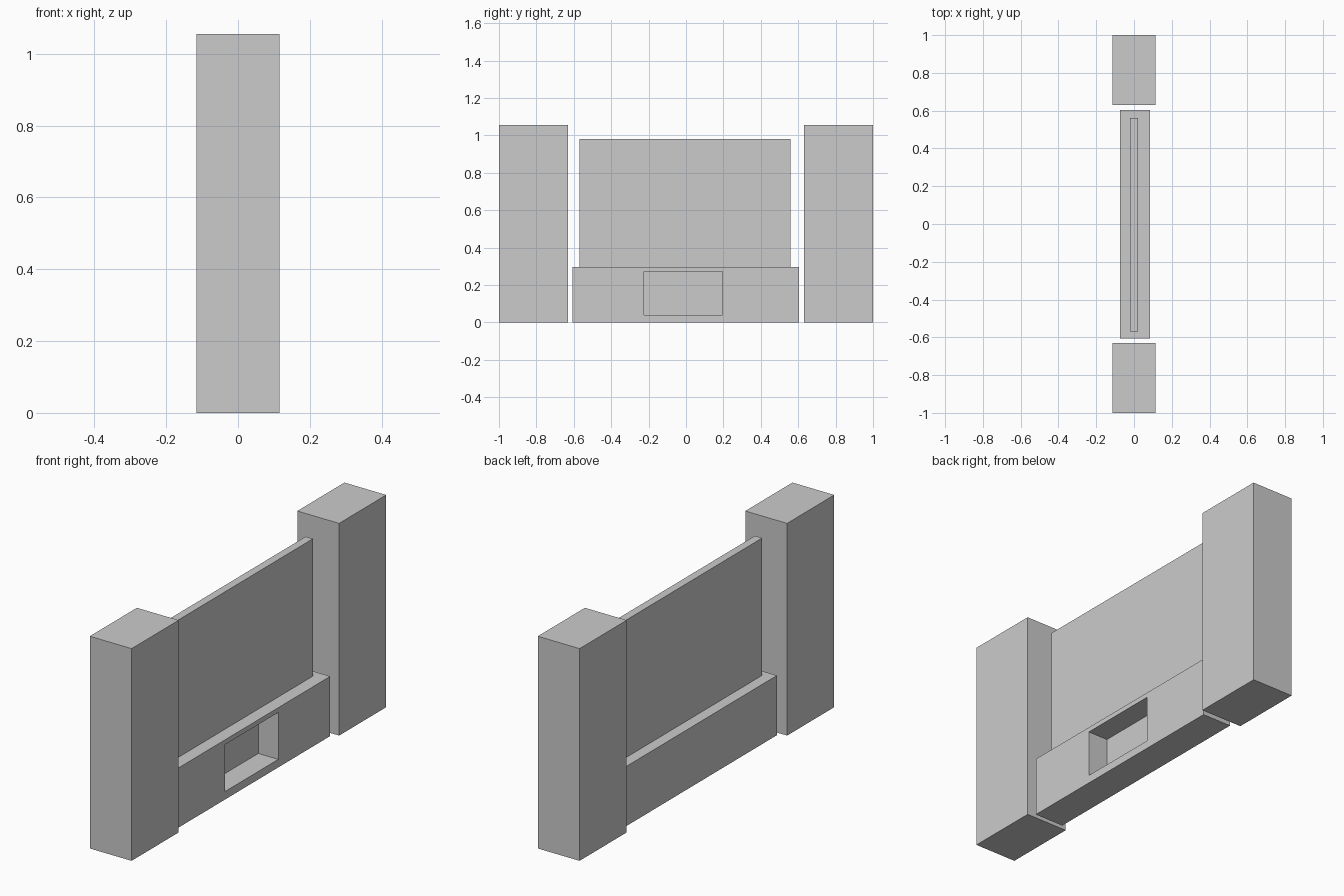
import bpy

default_cube = bpy.data.objects.get("Cube")
if default_cube:
    bpy.data.objects.remove(default_cube, do_unlink=True)

# One plain material
grey = bpy.data.materials.new("light_grey")
grey.use_nodes = True
colour = (0.6, 0.6, 0.6, 1.0)
grey.diffuse_color = colour
grey.node_tree.nodes["Principled BSDF"].inputs["Base Color"].default_value = colour


def box(name, x, y, z):
    """Box spanning the given (min, max) ranges."""
    spans = (x, y, z)
    bpy.ops.mesh.primitive_cube_add(size=1, location=[(a + b) / 2 for a, b in spans])
    obj = bpy.context.object
    obj.name = name
    obj.scale = [b - a for a, b in spans]
    bpy.ops.object.transform_apply(location=False, rotation=False, scale=True)
    obj.data.materials.append(grey)
    return obj


# End pillars
for name, y in (("front_pillar", (-1.0, -0.63)), ("back_pillar", (0.63, 1.0))):
    box(name, (-0.115, 0.115), y, (0.0, 1.055))

# Thin upright panel resting in the base
box("panel", (-0.02, 0.02), (-0.57, 0.56), (0.28, 0.98))

# Base block with a rectangular recess in its left side
base = box("base", (-0.075, 0.085), (-0.607, 0.603), (0.0, 0.297))
cutter = box("recess_cutter", (-0.025, 0.2), (-0.225, 0.195), (0.04, 0.273))
cutter.hide_render = True
cut = base.modifiers.new("recess", "BOOLEAN")
cut.operation = "DIFFERENCE"
cut.solver = "EXACT"
cut.object = cutter
bpy.ops.object.select_all(action="DESELECT")
base.select_set(True)
bpy.context.view_layer.objects.active = base
bpy.ops.object.modifier_apply(modifier=cut.name)
bpy.data.objects.remove(cutter, do_unlink=True)
